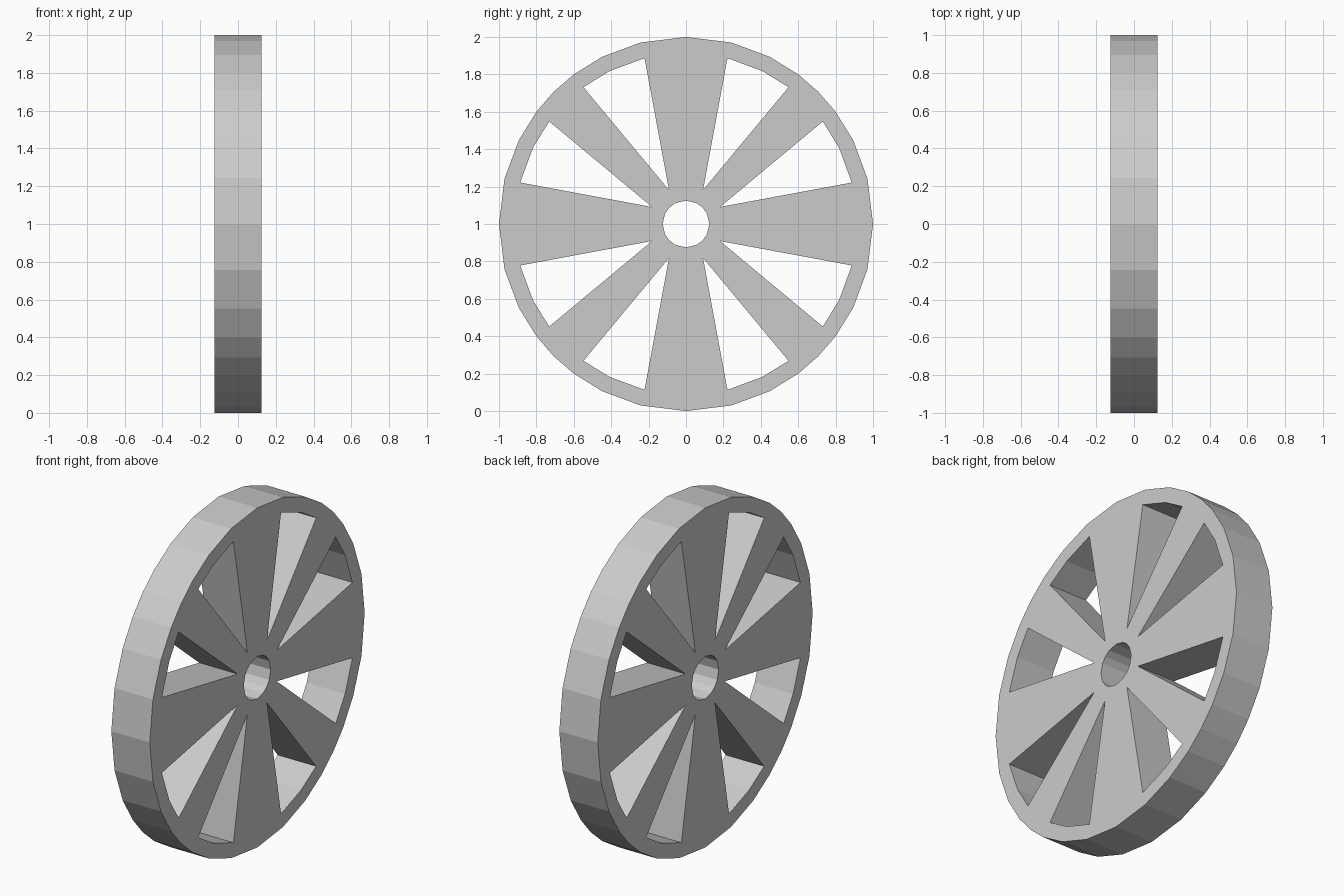
import bpy, bmesh
from math import radians
from mathutils import Vector

if "Cube" in bpy.data.objects:
    bpy.data.objects.remove(bpy.data.objects["Cube"])

HALF_WIDTH = 0.125
R_OUT, R_RIM, R_HUB, R_BORE = 1.0, 0.914, 0.2035, 0.125


def ring(radius, n):
    """Circle made from a square's subdivided sides pushed out to a radius."""
    pts = []
    for q in range(4):
        for i in range(-n, n):
            v = Vector((1, i / n))
            for _ in range(q):
                v = Vector((-v.y, v.x))
            pts.append(v.normalized() * radius)
    return pts


def add_loop(curve, pts):
    s = curve.splines.new('POLY')
    s.points.add(len(pts) - 1)
    for p, v in zip(s.points, pts):
        p.co = (v.x, v.y, 0, 1)
    s.use_cyclic_u = True
    s.use_smooth = False


curve = bpy.data.curves.new("wheel", 'CURVE')
curve.dimensions = '2D'
curve.fill_mode = 'BOTH'
curve.extrude = HALF_WIDTH

# rim outline and axle bore
add_loop(curve, ring(R_OUT, 4))
add_loop(curve, ring(R_BORE, 2))

# eight openings between the spokes
rim = ring(R_RIM, 4)
hub = ring(R_HUB, 4)
for k in range(2, 32, 4):
    add_loop(curve, [hub[k], rim[k - 1], rim[k], rim[k + 1]])

wheel = bpy.data.objects.new("wheel", curve)
bpy.context.collection.objects.link(wheel)
bpy.context.view_layer.objects.active = wheel
wheel.select_set(True)
bpy.ops.object.convert(target='MESH')
wheel = bpy.context.object

# weld caps to walls and make normals consistent
bm = bmesh.new()
bm.from_mesh(wheel.data)
bmesh.ops.remove_doubles(bm, verts=bm.verts, dist=1e-4)
bmesh.ops.recalc_face_normals(bm, faces=bm.faces)
for f in bm.faces:
    f.smooth = False
bm.to_mesh(wheel.data)
bm.free()

# stand the wheel upright with its axle along x
wheel.rotation_euler = (radians(90), 0, radians(90))
wheel.location = (0, 0, 1)
